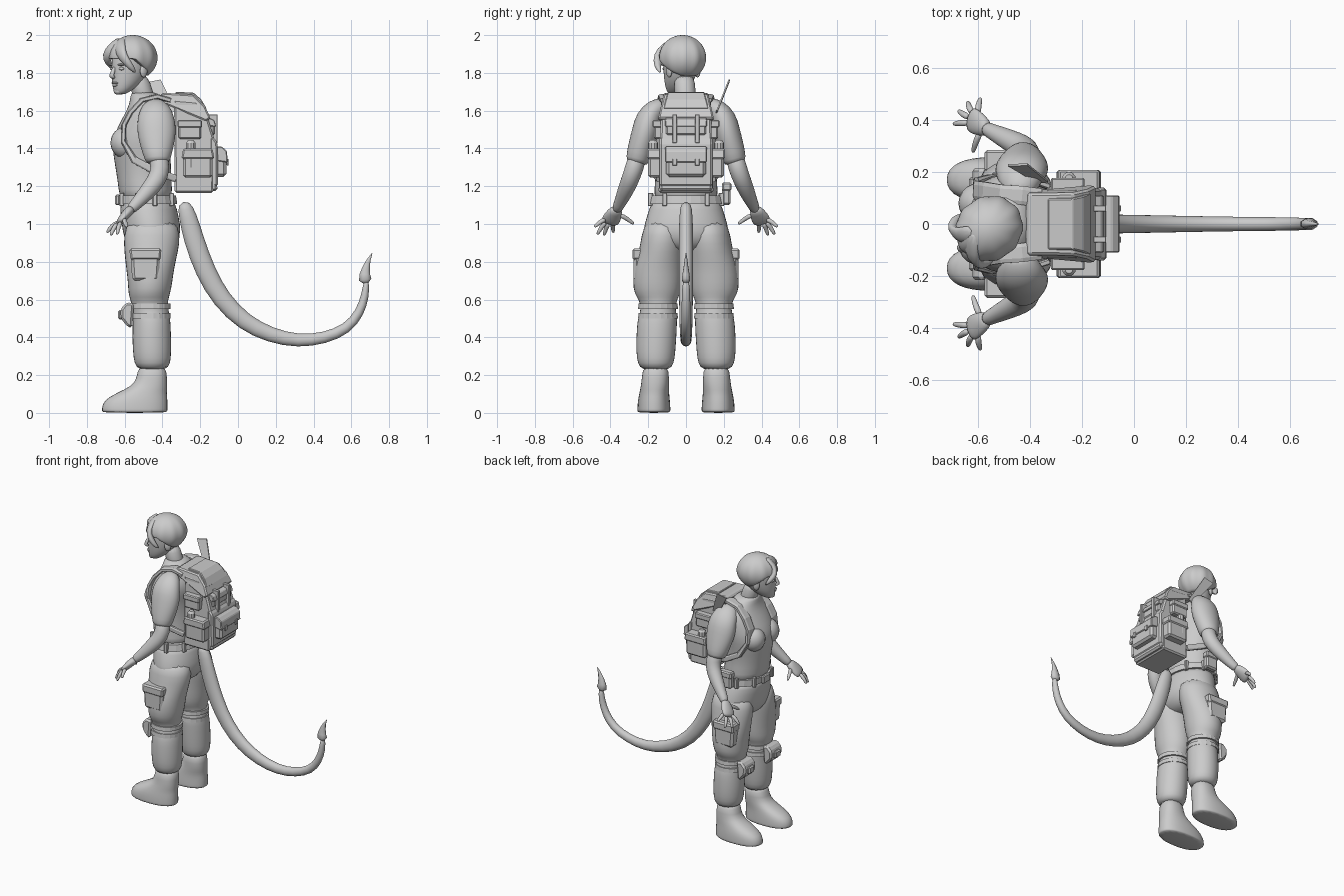
import bpy, bmesh, math
from mathutils import Vector, Matrix

grey = bpy.data.materials.new("plain_grey")
grey.diffuse_color = (0.6, 0.6, 0.6, 1)


def finish(name, bm, smooth=True, subdiv=0, bevel=0):
    bmesh.ops.recalc_face_normals(bm, faces=bm.faces[:])
    me = bpy.data.meshes.new(name)
    for f in bm.faces:
        f.smooth = smooth
    bm.to_mesh(me)
    bm.free()
    me.materials.append(grey)
    ob = bpy.data.objects.new(name, me)
    bpy.context.collection.objects.link(ob)
    if bevel:
        m = ob.modifiers.new("bevel", 'BEVEL')
        m.width, m.segments = bevel, 1
    if subdiv:
        m = ob.modifiers.new("subdivision", 'SUBSURF')
        m.levels = m.render_levels = subdiv
    return ob


def skin(name, frames, n=16, p=1.0, subdiv=1, smooth=True):
    """Skin rings given as (centre, u axis, v axis)."""
    bm = bmesh.new()
    rows = []
    for c, u, v in frames:
        row = []
        for i in range(n):
            a = 2 * math.pi * (i + 0.5) / n
            ca, sa = math.cos(a), math.sin(a)
            row.append(bm.verts.new(c + u * math.copysign(abs(ca) ** p, ca)
                                    + v * math.copysign(abs(sa) ** p, sa)))
        rows.append(row)
    for a, b in zip(rows, rows[1:]):
        for i in range(n):
            j = (i + 1) % n
            bm.faces.new((a[i], a[j], b[j], b[i]))
    bm.faces.new(rows[0])
    bm.faces.new(rows[-1])
    return finish(name, bm, smooth, subdiv)


def column(name, rings, **kw):
    """Rings are (z, cx, cy, rx, ry)."""
    return skin(name, [(Vector((x, y, z)), Vector((rx, 0, 0)), Vector((0, ry, 0)))
                       for z, x, y, rx, ry in rings], **kw)


def tube(name, pts, radii, **kw):
    """Radii are (in the xz plane, across it)."""
    pts = [Vector(q) for q in pts]
    frames = []
    for i, q in enumerate(pts):
        t = (pts[min(i + 1, len(pts) - 1)] - pts[max(i - 1, 0)]).normalized()
        v = Vector((0, 1, 0))
        v = (v - t * v.dot(t)).normalized()
        frames.append((q, v.cross(t) * radii[i][0], v * radii[i][1]))
    return skin(name, frames, **kw)


def prism(name, profile, y0, y1, bevel=0.006, taper=1.0):
    """Extrude an xz profile along y."""
    bm = bmesh.new()
    mid = (y0 + y1) / 2
    zs = [z for _, z in profile]
    lo, hi = min(zs), max(zs)
    sides = []
    for y in (y0, y1):
        sides.append([bm.verts.new((x, mid + (y - mid) * (1 + (taper - 1) * (z - lo) / (hi - lo)), z))
                      for x, z in profile])
    n = len(profile)
    for i in range(n):
        j = (i + 1) % n
        bm.faces.new((sides[0][i], sides[0][j], sides[1][j], sides[1][i]))
    bm.faces.new(sides[0])
    bm.faces.new(sides[1])
    return finish(name, bm, False, 0, bevel)


def box(name, x0, x1, y0, y1, z0, z1, bevel=0.006):
    return prism(name, [(x0, z0), (x1, z0), (x1, z1), (x0, z1)], y0, y1, bevel)


def ball(name, c, r):
    bm = bmesh.new()
    bmesh.ops.create_uvsphere(bm, u_segments=20, v_segments=12, radius=1)
    for v in bm.verts:
        v.co = Vector(c) + Vector(a * b for a, b in zip(v.co, r))
    return finish(name, bm)


# Torso and neck
column("shirt", [(1.10, -.485, 0, .14, .18), (1.18, -.49, 0, .143, .168), (1.28, -.50, 0, .147, .163),
                 (1.38, -.51, 0, .155, .178), (1.45, -.51, 0, .158, .19), (1.52, -.485, 0, .15, .195),
                 (1.58, -.475, 0, .128, .195), (1.635, -.475, 0, .10, .155), (1.68, -.49, 0, .08, .09),
                 (1.70, -.50, 0, .065, .07)], n=20)
column("neck", [(1.62, -.49, 0, .06, .06), (1.70, -.505, -.005, .057, .056),
                (1.80, -.535, -.01, .058, .058)])
for s in (1, -1):
    ball("chest", (-.595, s * .08, 1.43), (.08, .078, .085))

# Trousers
column("hips", [(1.14, -.48, 0, .147, .185), (1.08, -.475, 0, .152, .195), (1.0, -.46, 0, .158, .225),
                (.93, -.455, 0, .152, .232), (.87, -.46, 0, .12, .17), (.85, -.46, 0, .06, .08)], n=20)
for s in (1, -1):
    column("trouser_leg", [(z, x, s * y, rx, ry) for z, x, y, rx, ry in (
        (1.03, -.455, .115, .13, .10), (.94, -.455, .12, .155, .118), (.85, -.46, .132, .145, .12),
        (.77, -.465, .148, .13, .132), (.69, -.465, .152, .12, .132), (.63, -.47, .152, .113, .125),
        (.595, -.47, .148, .10, .10), (.55, -.465, .148, .098, .093), (.515, -.46, .148, .10, .103),
        (.48, -.457, .153, .102, .108), (.40, -.457, .157, .105, .108), (.32, -.455, .16, .103, .106),
        (.26, -.453, .16, .098, .098), (.225, -.453, .16, .075, .075))])
    # Boots
    column("boot", [(z, x, s * y, rx, ry) for z, x, y, rx, ry in (
        (.26, -.455, .16, .078, .070), (.18, -.455, .162, .080, .073), (.14, -.47, .165, .098, .076),
        (.105, -.51, .168, .135, .08), (.07, -.54, .17, .17, .086), (.03, -.547, .17, .177, .089),
        (.008, -.547, .17, .177, .089), (0, -.547, .17, .172, .086))], p=.85)
    # Thigh pocket
    prism("thigh_pocket", [(-.56, .70), (-.42, .70), (-.41, .86), (-.57, .86)],
          s * .20, s * .278, .015)
    prism("pocket_flap", [(-.57, .81), (-.41, .81), (-.405, .87), (-.575, .87)],
          s * .20, s * .284, .01)
    # Knee pad and its straps
    prism("knee_pad", [(-.56, .45), (-.585, .455), (-.62, .50), (-.622, .55), (-.59, .585), (-.55, .58)],
          s * .085, s * .215, .012)
    box("knee_plate", -.635, -.60, s * .12, s * .18, .495, .545, .008)
    for z in (.515, .565):
        column("knee_strap", [(z - .014, -.465, s * .148, .108, .107),
                              (z + .014, -.465, s * .148, .108, .104)], n=20, subdiv=0, smooth=False)

# Belt with loops, buckle and pouch
column("belt", [(1.105, -.478, 0, .158, .202), (1.15, -.482, 0, .155, .193)], n=24, subdiv=0, smooth=False)
box("buckle", -.65, -.625, -.04, .04, 1.10, 1.155)
for a in (35, 75, 110, 150, -35, -75, -110, -150):
    c, s = math.cos(math.radians(a)), math.sin(math.radians(a))
    x, y = -.48 + .157 * c, .197 * s
    box("belt_loop", x - .012, x + .012, y - .012, y + .012, 1.095, 1.165, .003)
box("belt_pouch", -.52, -.43, .19, .235, 1.10, 1.20, .01)
box("pouch_flap", -.525, -.425, .19, .24, 1.175, 1.22, .008)

# Arms and hands
for s in (1, -1):
    def side(pts):
        return [(x, s * y, z) for x, y, z in pts]
    tube("sleeve", side([(-.45, .10, 1.635), (-.44, .165, 1.605), (-.435, .198, 1.56), (-.43, .215, 1.49),
                         (-.428, .24, 1.41), (-.425, .258, 1.335), (-.425, .262, 1.32)]),
         [(.05, .045), (.085, .06), (.10, .072), (.107, .073), (.09, .068), (.068, .064), (.055, .05)])
    tube("forearm", side([(-.425, .25, 1.38), (-.408, .275, 1.29), (-.43, .298, 1.23), (-.485, .325, 1.165),
                          (-.545, .355, 1.10), (-.575, .37, 1.07)]),
         [(.052, .05), (.053, .05), (.052, .048), (.044, .042), (.031, .030), (.028, .028)])
    tube("palm", side([(-.56, .362, 1.085), (-.585, .378, 1.06), (-.615, .395, 1.025), (-.635, .41, 1.0)]),
         [(.026, .028), (.026, .042), (.022, .052), (.015, .045)])
    for base, tip in (((-.60, .425, 1.025), (-.59, .485, .985)), ((-.62, .425, 1.01), (-.64, .47, .945)),
                      ((-.635, .41, 1.005), (-.675, .435, .94)), ((-.635, .39, 1.01), (-.695, .385, .955)),
                      ((-.59, .355, 1.05), (-.62, .275, 1.0))):
        b, t = Vector(base), Vector(tip)
        mid = b.lerp(t, .5) + Vector((-.004, 0, .006))
        tube("finger", side([b, mid, b.lerp(t, .9), t]),
             [(.015, .015), (.013, .013), (.010, .010), (.005, .005)], n=8)

# Head, built facing -x and then turned
head = [column("face", [(1.685, -.078, 0, .022, .022), (1.70, -.068, 0, .045, .042), (1.74, -.038, 0, .08, .068),
                        (1.79, -.018, 0, .102, .082), (1.84, -.008, 0, .112, .09), (1.90, 0, 0, .112, .092),
                        (1.95, 0, 0, .085, .075)], n=20),
        tube("nose", [(-.112, 0, 1.835), (-.128, 0, 1.80), (-.137, 0, 1.782), (-.115, 0, 1.77)],
             [(.010, .010), (.012, .013), (.014, .019), (.008, .014)], n=10),
        ball("upper_lip", (-.112, 0, 1.746), (.013, .026, .007)),
        ball("lower_lip", (-.109, 0, 1.735), (.013, .022, .008)),
        ball("chin", (-.093, 0, 1.703), (.02, .025, .018))]
for s in (1, -1):
    head += [ball("eye", (-.098, s * .04, 1.822), (.013, .018, .009)),
             ball("brow", (-.102, s * .042, 1.843), (.013, .026, .006)),
             ball("ear", (.01, s * .092, 1.81), (.022, .012, .034))]

# Hair: ridged dome cut higher over the face
bm = bmesh.new()
bmesh.ops.create_uvsphere(bm, u_segments=56, v_segments=28, radius=1)
for v in bm.verts:
    d = v.co.copy()
    ridge = 1 + .02 * math.cos(10 * math.atan2(d.y, d.x)) * (1 - d.z * d.z)
    front = min(1, max(0, .5 - d.x * 1.1))
    v.co = (.003 + .133 * d.x * ridge, .122 * d.y * ridge, max(1.88 + .12 * d.z, 1.785 + .09 * front))
head.append(finish("hair", bm))
for s, drop in ((-1, 0), (1, .02)):
    head.append(tube("fringe", [(-.05, .03, 1.985), (-.108, s * .035, 1.935), (-.115, s * .075, 1.885),
                                (-.085, s * .104, 1.835 + drop), (-.05, s * .105, 1.80 + drop)],
                     [(.012, .03), (.022, .04), (.022, .034), (.02, .02), (.006, .006)], n=10))
for ob in head:
    ob.matrix_world = Matrix.Translation((-.56, -.02, 0)) @ Matrix.Rotation(math.radians(35), 4, 'Z')

# Backpack body, lid and back pockets
prism("pack_body", [(-.335, 1.165), (-.13, 1.165), (-.125, 1.45), (-.165, 1.58), (-.22, 1.65), (-.34, 1.66)],
      -.145, .145, .01, .9)
prism("pack_lid", [(-.40, 1.64), (-.17, 1.545), (-.145, 1.56), (-.175, 1.625), (-.235, 1.685), (-.40, 1.695),
                   (-.42, 1.67)], -.15, .15, .008, .78)
prism("lid_panel", [(-.20, 1.635), (-.165, 1.61), (-.195, 1.66), (-.235, 1.695), (-.33, 1.70), (-.33, 1.68)],
      -.12, .12, .004, .8)
prism("pack_base", [(-.33, 1.165), (-.108, 1.175), (-.115, 1.25), (-.33, 1.25)], -.14, .14, .012)
prism("back_panel", [(-.15, 1.20), (-.105, 1.20), (-.108, 1.43), (-.13, 1.46), (-.15, 1.46)], -.14, .14, .01)
box("back_pocket", -.12, -.062, -.105, .105, 1.25, 1.38, .014)
prism("back_pocket_flap", [(-.12, 1.335), (-.055, 1.325), (-.058, 1.385), (-.085, 1.41), (-.12, 1.41)],
      -.11, .11, .005)
box("upper_pocket", -.18, -.125, -.105, .105, 1.47, 1.55, .008)
prism("upper_pocket_flap", [(-.19, 1.52), (-.115, 1.515), (-.125, 1.55), (-.18, 1.575)], -.11, .11, .004)
for y in (-.06, .06):
    box("buckle_tab", -.06, -.05, y - .012, y + .012, 1.31, 1.345, .002)
    box("lid_strap", -.16, -.108, y - .012, y + .012, 1.43, 1.58, .002)

# Side pockets, bottles and shoulder straps
for s in (1, -1):
    box("side_pocket", -.29, -.135, s * .12, s * .20, 1.245, 1.36, .012)
    prism("side_pocket_flap", [(-.30, 1.345), (-.125, 1.345), (-.135, 1.40), (-.29, 1.40)],
          s * .12, s * .207, .008)
    box("upper_side_pocket", -.315, -.195, s * .12, s * .17, 1.45, 1.53, .008)
    box("upper_side_flap", -.32, -.19, s * .12, s * .177, 1.51, 1.55, .006)
    column("bottle", [(1.30, -.25, s * .175, .026, .026), (1.43, -.25, s * .175, .026, .026),
                      (1.445, -.25, s * .175, .015, .015)], n=10, subdiv=0, smooth=False)
    tube("shoulder_strap", [(x, s * y, z) for x, y, z in (
        (-.36, .10, 1.655), (-.43, .11, 1.675), (-.51, .115, 1.655), (-.57, .125, 1.59), (-.605, .13, 1.52),
        (-.605, .15, 1.43), (-.55, .178, 1.34), (-.44, .18, 1.28), (-.33, .145, 1.24))],
         [(.014, .038)] * 5 + [(.013, .03), (.02, .014), (.02, .012), (.02, .012)],
         n=8, p=.6, subdiv=0, smooth=False)

# Thin pointed plate behind the shoulder
bm = bmesh.new()
tri = [(-.485, .222, 1.75), (-.41, .225, 1.765), (-.33, .16, 1.60), (-.37, .155, 1.58)]
lo = [bm.verts.new(q) for q in tri]
hi = [bm.verts.new((x, y + .008, z)) for x, y, z in tri]
bm.faces.new(lo)
bm.faces.new(hi)
for i in range(4):
    j = (i + 1) % 4
    bm.faces.new((lo[i], lo[j], hi[j], hi[i]))
finish("shoulder_plate", bm, False)

# Tail with a spade tip
path = [(-.29, 1.12), (-.265, 1.04), (-.235, .92), (-.175, .75), (-.09, .60), (.03, .48), (.17, .41),
        (.32, .378), (.46, .395), (.58, .445), (.645, .53), (.675, .62), (.68, .71)]
wide = [.035, .05, .056, .056, .052, .048, .042, .036, .032, .03, .026, .022, .015]
tube("tail", [(x, 0, z) for x, z in path], [(w, .012 + .5 * w) for w in wide], n=12)
tube("tail_tip", [(.68, 0, .685), (.673, 0, .705), (.672, 0, .735), (.68, 0, .775), (.692, 0, .81), (.71, 0, .845)],
     [(.012, .012), (.036, .024), (.03, .02), (.02, .013), (.011, .008), (.002, .002)], n=8, subdiv=0)
